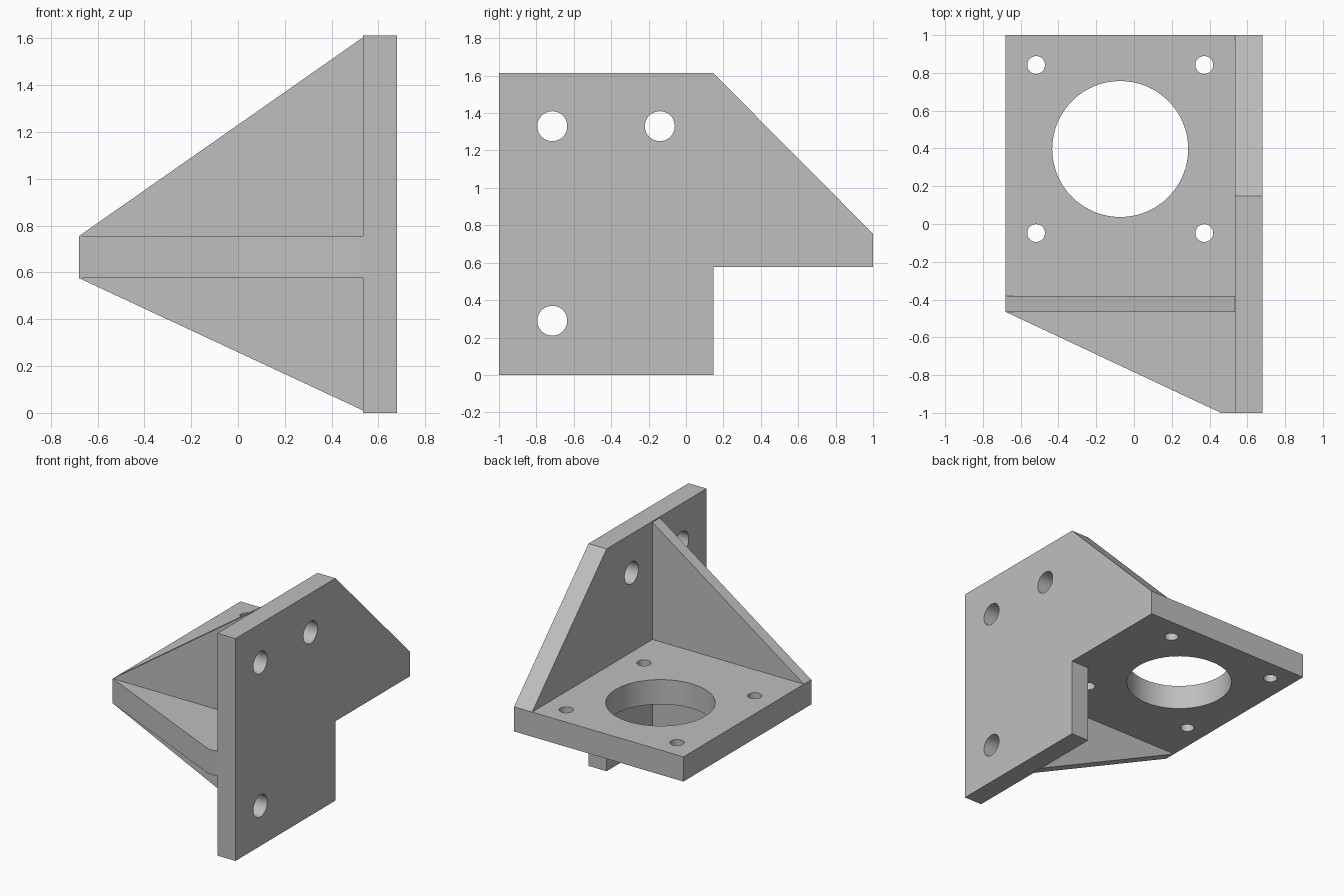
import bpy
import bmesh
import math
from mathutils import Vector, Matrix

cube = bpy.data.objects.get("Cube")
if cube:
    bpy.data.objects.remove(cube, do_unlink=True)

# One grey for the whole casting
GREY = (0.52, 0.52, 0.52, 1)
grey = bpy.data.materials.new("plain_grey")
grey.use_nodes = True
grey.diffuse_color = GREY
grey.node_tree.nodes["Principled BSDF"].inputs["Base Color"].default_value = GREY

# Shared dimensions
LEFT, INNER, RIGHT = -0.68, 0.535, 0.68
FRONT, STEP, BACK = -1.0, 0.147, 1.0
LOW, HIGH, TOP = 0.576, 0.755, 1.613
RIB_FRONT, RIB_BACK = -0.465, -0.38


def finish(name, bm):
    bmesh.ops.recalc_face_normals(bm, faces=bm.faces)
    mesh = bpy.data.meshes.new(name)
    bm.to_mesh(mesh)
    bm.free()
    mesh.materials.append(grey)
    obj = bpy.data.objects.new(name, mesh)
    bpy.context.collection.objects.link(obj)
    return obj


def prism(name, points, axis, start, end):
    """Extrude a 2D profile along an axis from start to end."""
    bm = bmesh.new()
    verts = []
    for p in points:
        co = list(p)
        co.insert(axis, start)
        verts.append(bm.verts.new(co))
    face = bm.faces.new(verts)
    ext = bmesh.ops.extrude_face_region(bm, geom=[face])["geom"]
    move = Vector((0, 0, 0))
    move[axis] = end - start
    bmesh.ops.translate(bm, vec=move,
                        verts=[v for v in ext if isinstance(v, bmesh.types.BMVert)])
    return finish(name, bm)


def drill(name, centre, radius, along_x=False):
    bm = bmesh.new()
    turn = Matrix.Rotation(math.pi / 2, 4, "Y") if along_x else Matrix()
    bmesh.ops.create_cone(bm, cap_ends=True, segments=64, radius1=radius,
                          radius2=radius, depth=0.4,
                          matrix=Matrix.Translation(centre) @ turn)
    obj = finish(name, bm)
    obj.hide_render = True
    return obj


def combine(target, tool, operation):
    mod = target.modifiers.new(operation.lower(), "BOOLEAN")
    mod.operation = operation
    mod.solver = "EXACT"
    mod.object = tool
    bpy.context.view_layer.objects.active = target
    bpy.ops.object.modifier_apply(modifier=mod.name)
    bpy.data.objects.remove(tool, do_unlink=True)


# Upright side plate, notched below and chamfered at the back
bracket = prism("mounting_bracket",
                [(FRONT, 0), (STEP, 0), (STEP, LOW), (BACK, LOW),
                 (BACK, HIGH), (STEP, TOP), (FRONT, TOP)], 0, INNER, RIGHT)

# Level motor plate with a slanted front edge
shelf = prism("shelf_plate",
              [(LEFT, BACK), (LEFT, RIB_FRONT), (0.46, FRONT),
               (RIGHT, FRONT), (RIGHT, BACK)], 2, LOW, HIGH)

# Triangular rib above and below the shelf
rib = prism("gusset_rib",
            [(LEFT, LOW), (INNER, 0.01), (0.6, 0.01), (0.6, 1.605),
             (INNER, 1.605), (LEFT, HIGH)], 1, RIB_FRONT, RIB_BACK)

for part in (shelf, rib):
    combine(bracket, part, "UNION")

# Merge flush faces where the parts meet
bm = bmesh.new()
bm.from_mesh(bracket.data)
bmesh.ops.remove_doubles(bm, verts=bm.verts, dist=0.0005)
bmesh.ops.dissolve_limit(bm, angle_limit=math.radians(0.5),
                         verts=bm.verts, edges=bm.edges)
bm.to_mesh(bracket.data)
bm.free()

# Large bore and four screw holes through the shelf
cx, cy, spacing = -0.073, 0.397, 0.445
combine(bracket, drill("bore", (cx, cy, 0.665), 0.36), "DIFFERENCE")
for sx in (-1, 1):
    for sy in (-1, 1):
        hole = drill("screw_hole", (cx + sx * spacing, cy + sy * spacing, 0.665), 0.047)
        combine(bracket, hole, "DIFFERENCE")

# Three bolt holes through the side plate
for y, z in ((-0.715, 1.33), (-0.14, 1.33), (-0.715, 0.29)):
    combine(bracket, drill("bolt_hole", (0.61, y, z), 0.08, True), "DIFFERENCE")

# Smooth bores, crisp edges
bpy.ops.object.select_all(action="DESELECT")
bracket.select_set(True)
bpy.context.view_layer.objects.active = bracket
bpy.ops.object.shade_smooth_by_angle(angle=math.radians(30))
